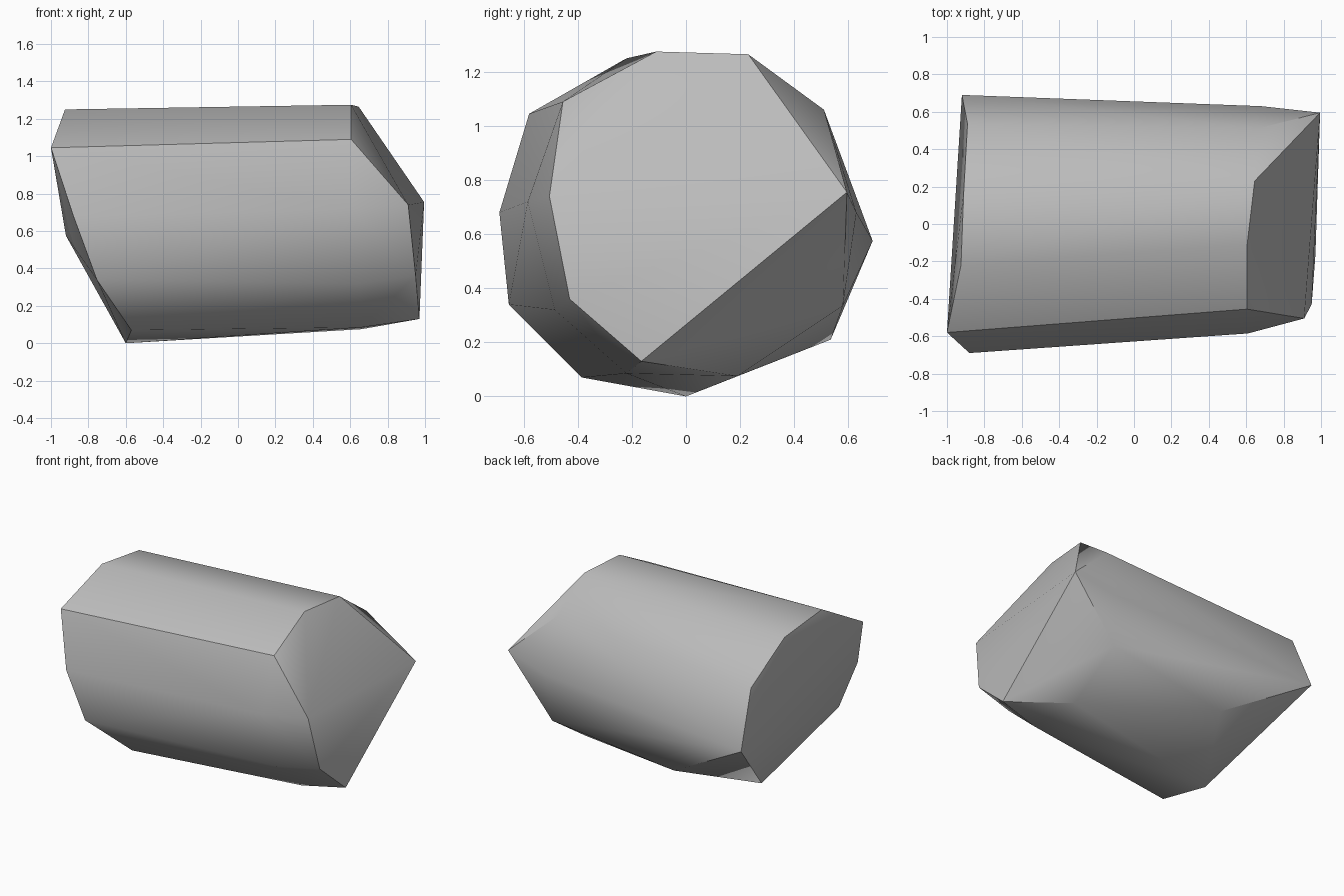
import bpy
import bmesh
from math import radians
from mathutils import Vector

# Remove the default object only
default_cube = bpy.data.objects.get("Cube")
if default_cube:
    bpy.data.objects.remove(default_cube, do_unlink=True)


def flat_material(name, colour):
    """One plain colour, shown in both the viewport and a render."""
    material = bpy.data.materials.new(name)
    material.use_nodes = True
    material.diffuse_color = colour
    shader = material.node_tree.nodes["Principled BSDF"]
    shader.inputs["Base Color"].default_value = colour
    shader.inputs["Roughness"].default_value = 0.9
    return material


def hull_object(name, corners, material, sharp_angle):
    """Wrap a convex skin around the corners, smooth below the sharp angle."""
    bm = bmesh.new()
    for corner in corners:
        bm.verts.new(Vector(corner))
    bmesh.ops.convex_hull(bm, input=bm.verts[:], use_existing_faces=False)
    loose = [v for v in bm.verts if not v.link_faces]
    bmesh.ops.delete(bm, geom=loose, context="VERTS")
    bmesh.ops.recalc_face_normals(bm, faces=bm.faces[:])

    mesh = bpy.data.meshes.new(name)
    bm.to_mesh(mesh)
    bm.free()
    mesh.materials.append(material)

    obj = bpy.data.objects.new(name, mesh)
    bpy.context.collection.objects.link(obj)
    bpy.ops.object.select_all(action="DESELECT")
    obj.select_set(True)
    bpy.context.view_layer.objects.active = obj
    bpy.ops.object.shade_smooth_by_angle(angle=sharp_angle)
    return obj


# Slanted flat end of the boulder, going round from the top
flat_end = [
    (-.925, -.22, 1.25), (-1, -.58, 1.045), (-.88, -.69, .68),
    (-.755, -.655, .34), (-.57, -.385, .07), (-.6, 0, 0),
    (-.92, .69, .575), (-.89, .535, .965), (-.91, .18, 1.2),
]

# Shoulder where the body meets the pointed end, going round from the top
shoulder = [
    (.605, -.11, 1.275), (.605, -.455, 1.09), (.61, -.585, .72),
    (.65, -.485, .32), (.66, -.22, .085), (.66, .19, .075),
    (.655, .58, .335), (.68, .63, .68), (.66, .51, 1.06), (.645, .23, 1.265),
]

# Outermost corners of the pointed end, and one low corner on the back
tip = [(.995, .595, .755), (.91, -.505, .74), (.95, -.43, .36), (.97, -.165, .13)]
low_back = [(-.28, .535, .21)]

stone_grey = flat_material("stone grey", (.5, .5, .5, 1))
hull_object("boulder", flat_end + shoulder + tip + low_back, stone_grey, radians(38))
